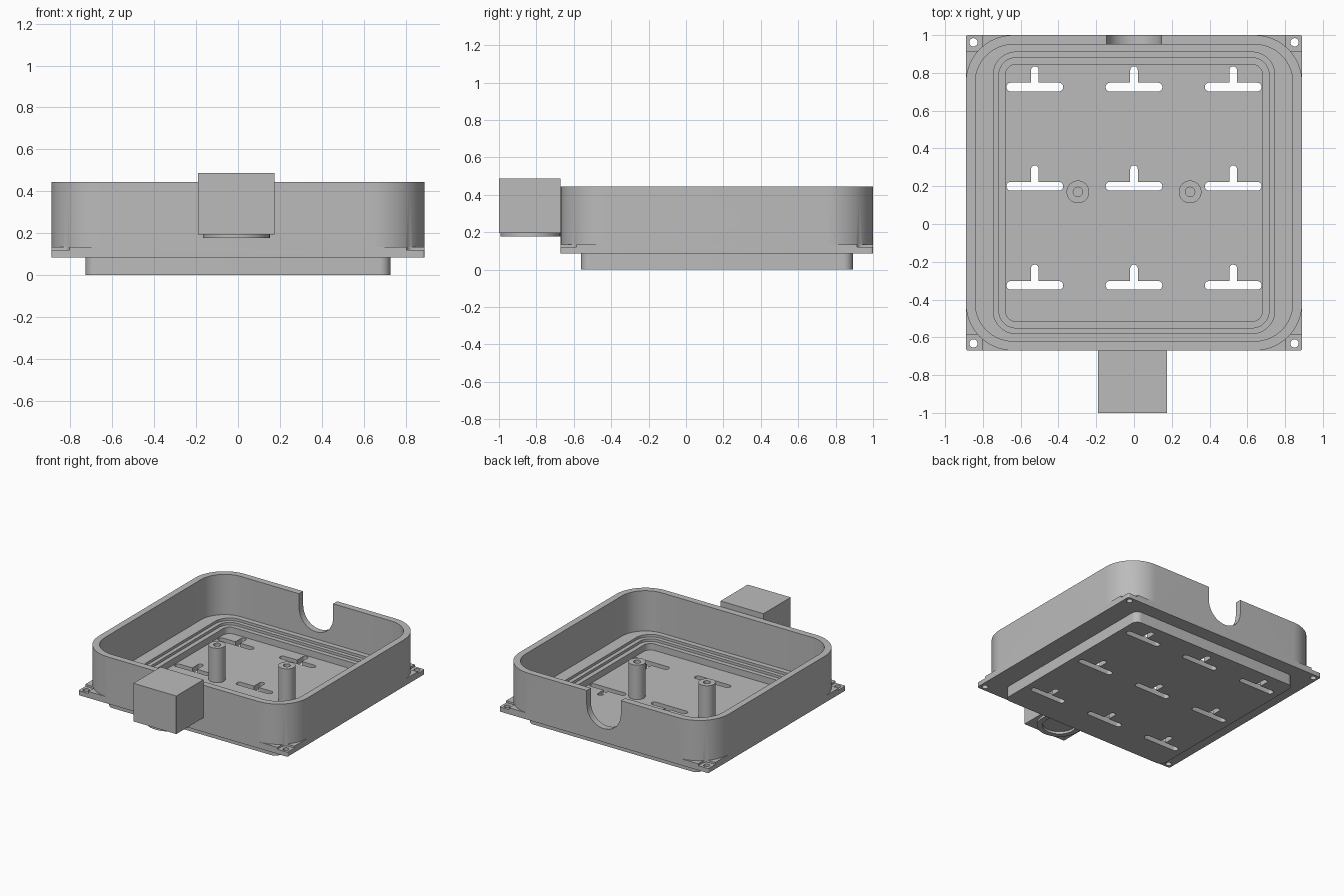
import bpy, bmesh, math

if "Cube" in bpy.data.objects:
    bpy.data.objects.remove(bpy.data.objects["Cube"])

CY = 0.165          # centre of the tray in y
grey = bpy.data.materials.new("light grey")
grey.diffuse_color = (0.5, 0.5, 0.5, 1)
grey.use_nodes = True
grey.node_tree.nodes["Principled BSDF"].inputs["Base Color"].default_value = grey.diffuse_color


def prism(name, pts, z0, z1):
    """Extrude a flat outline from z0 to z1."""
    bm = bmesh.new()
    face = bm.faces.new([bm.verts.new((x, y, z0)) for x, y in pts])
    ext = bmesh.ops.extrude_face_region(bm, geom=[face])
    for v in ext["geom"]:
        if isinstance(v, bmesh.types.BMVert):
            v.co.z = z1
    bmesh.ops.recalc_face_normals(bm, faces=bm.faces)
    me = bpy.data.meshes.new(name)
    bm.to_mesh(me)
    bm.free()
    me.materials.append(grey)
    ob = bpy.data.objects.new(name, me)
    bpy.context.collection.objects.link(ob)
    return ob


def rounded(name, cx, cy, hx, hy, r, z0, z1, n=10):
    """Rounded rectangle block."""
    pts = []
    for k, (sx, sy) in enumerate([(1, 1), (-1, 1), (-1, -1), (1, -1)]):
        for i in range(n + 1):
            a = math.radians(90 * (k + i / n))
            p = (cx + sx * (hx - r) + r * math.cos(a), cy + sy * (hy - r) + r * math.sin(a))
            if not pts or math.dist(p, pts[-1]) > 1e-5:
                pts.append(p)
    if math.dist(pts[0], pts[-1]) < 1e-5:
        pts.pop()
    return prism(name, pts, z0, z1)


def disc(name, x, y, r, z0, z1, n=32):
    return prism(name, [(x + r * math.cos(math.tau * i / n), y + r * math.sin(math.tau * i / n))
                        for i in range(n)], z0, z1)


def combine(ob, other, op):
    """Boolean the other object into ob, then discard it."""
    m = ob.modifiers.new(op, "BOOLEAN")
    m.operation, m.object, m.solver = op, other, "EXACT"
    bpy.context.view_layer.objects.active = ob
    bpy.ops.object.modifier_apply(modifier=m.name)
    bpy.data.objects.remove(other)


def cut(ob, other):
    combine(ob, other, "DIFFERENCE")


def smooth(ob):
    bpy.ops.object.select_all(action="DESELECT")
    ob.select_set(True)
    bpy.context.view_layer.objects.active = ob
    bpy.ops.object.shade_smooth_by_angle(angle=math.radians(30))


# Tray: flange with square corners, round-cornered wall, raised base
tray = rounded("tray", 0, CY, 0.89, 0.835, 0.012, 0.085, 0.135, 4)
combine(tray, rounded("wall", 0, CY, 0.89, 0.835, 0.25, 0.1, 0.445, 16), "UNION")
combine(tray, rounded("base", 0, CY, 0.727, 0.727, 0.05, 0, 0.11), "UNION")

# Stepped interior
for hx, hy, r, z in [(0.84, 0.785, 0.2, 0.135), (0.745, 0.745, 0.12, 0.115),
                     (0.715, 0.715, 0.09, 0.095), (0.68, 0.68, 0.055, 0.045)]:
    cut(tray, rounded("cutter", 0, CY, hx, hy, r, z, 0.6, 14))

# Corner screw pockets and holes
for sx in (-1, 1):
    for sy in (-1, 1):
        x, y = sx * 0.85, CY + sy * 0.797
        cut(tray, rounded("cutter", sx * 0.865, CY + sy * 0.81, 0.06, 0.06, 0.03, 0.12, 0.137, 6))
        cut(tray, disc("cutter", x, y, 0.022, 0, 0.2, 20))

# U-shaped notch in the back wall
notch = [(0.145, 0.6), (-0.145, 0.6)] + [
    (0.145 * math.cos(math.pi + math.pi * i / 20), 0.335 + 0.145 * math.sin(math.pi + math.pi * i / 20))
    for i in range(21)]
cutter = prism("cutter", notch, -1.1, -0.9)
cutter.rotation_euler.x = math.pi / 2
bpy.context.view_layer.update()
cut(tray, cutter)

# Keyhole T slots through the floor
for x in (-0.525, 0, 0.525):
    for y in (-0.325, 0.2, 0.725):
        slot = rounded("cutter", x, y, 0.15, 0.023, 0.022, -0.1, 0.08, 6)
        combine(slot, rounded("stem", x, y + 0.05, 0.02, 0.06, 0.0195, -0.09, 0.07, 6), "UNION")
        cut(tray, slot)
smooth(tray)

# Hollow mounting posts
for side, x in (("left", -0.297), ("right", 0.297)):
    post = disc(side + "_post", x, 0.17, 0.06, 0.045, 0.31)
    cut(post, disc("cutter", x, 0.17, 0.025, 0.1, 0.4, 20))
    smooth(post)

# Front box with a round collar underneath
rounded("front_box", -0.008, -0.835, 0.183, 0.165, 0.001, 0.195, 0.488, 1)
collar = disc("box_collar", -0.008, -0.832, 0.16, 0.177, 0.195, 40)
cut(collar, disc("cutter", -0.008, -0.832, 0.12, 0.1, 0.3, 40))
smooth(collar)
